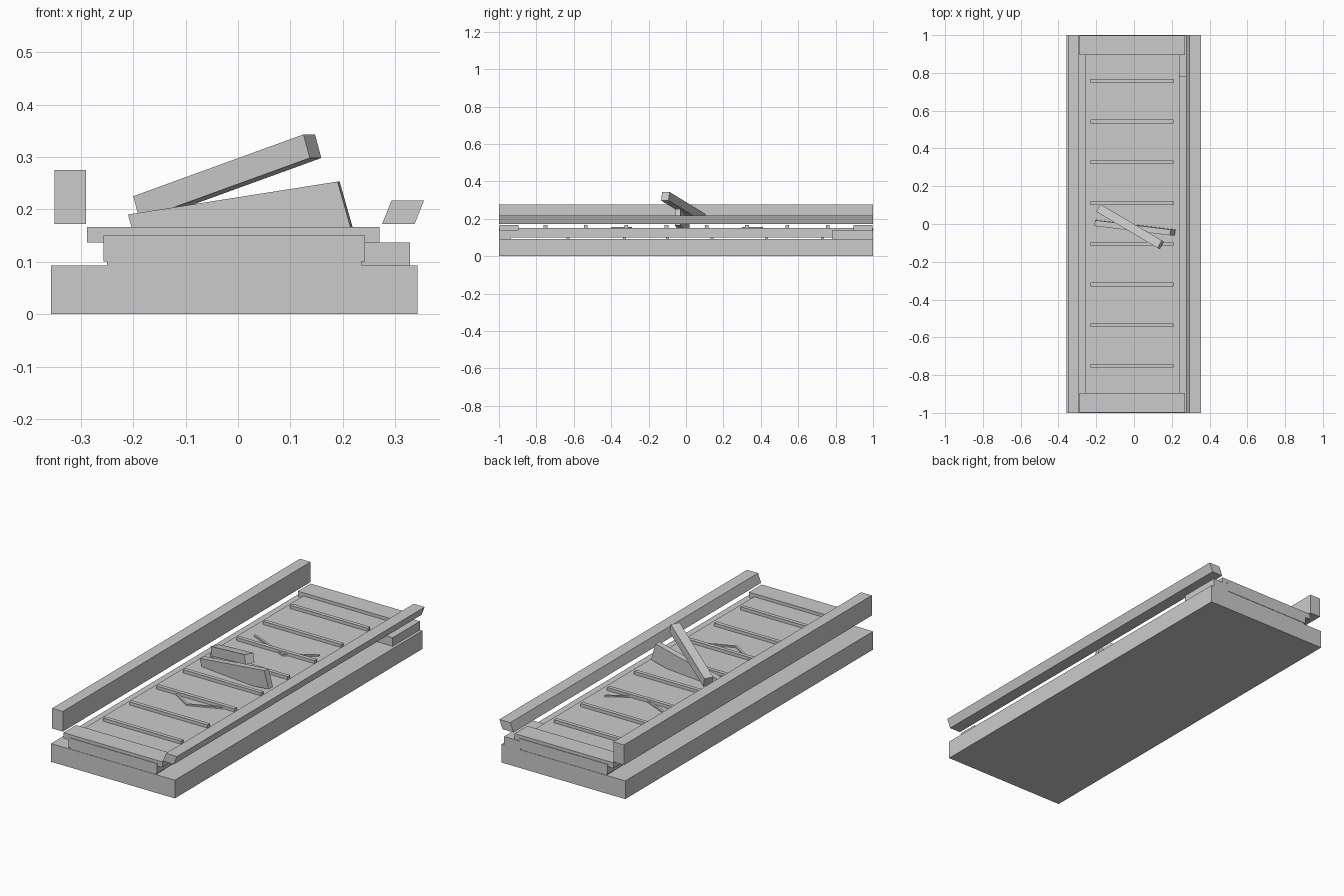
import bpy
from mathutils import Vector

if "Cube" in bpy.data.objects:
    bpy.data.objects.remove(bpy.data.objects["Cube"])


def skew_box(name, corner, along, across, up):
    """Box from its lowest corner and three edge vectors."""
    c, a, b, u = map(Vector, (corner, along, across, up))
    verts = [c, c + a, c + a + b, c + b]
    verts += [v + u for v in verts]
    faces = [(3, 2, 1, 0), (4, 5, 6, 7), (0, 1, 5, 4),
             (1, 2, 6, 5), (2, 3, 7, 6), (3, 0, 4, 7)]
    mesh = bpy.data.meshes.new(name)
    mesh.from_pydata([v[:] for v in verts], [], faces)
    obj = bpy.data.objects.new(name, mesh)
    bpy.context.collection.objects.link(obj)
    return obj


def box(name, x, y, z):
    return skew_box(name, (x[0], y[0], z[0]), (x[1] - x[0], 0, 0),
                    (0, y[1] - y[0], 0), (0, 0, z[1] - z[0]))


# Base block and raised deck
box("base", (-0.357, 0.343), (-1, 1), (0, 0.093))
box("deck", (-0.257, 0.242), (-1, 1), (0.10, 0.15))
box("side_block", (0.235, 0.328), (0.78, 1), (0.093, 0.137))

# End boards above the deck and spacers beneath it
for label, s in (("front", -1), ("back", 1)):
    box(label + "_end_board", (-0.288, 0.27), sorted((s * 0.895, s * 0.997)), (0.137, 0.166))
    box(label + "_spacer", (-0.25, 0.236), sorted((s * 0.935, s * 0.998)), (0.093, 0.10))
for i, y in enumerate((-0.63, -0.33, -0.10, 0.14, 0.43, 0.73)):
    box(f"under_slat_{i}", (-0.245, 0.23), (y - 0.008, y + 0.008), (0.093, 0.10))

# Cross slats on the deck
for i in range(8):
    y = -0.751 + i * 0.2155
    box(f"cross_slat_{i}", (-0.23, 0.21), (y - 0.01, y + 0.01), (0.15, 0.166))

# Side rails, the right one leaning outward
box("left_rail", (-0.35, -0.29), (-1, 1), (0.172, 0.275))
skew_box("right_rail", (0.275, -1, 0.172), (0.062, 0, 0), (0, 2, 0), (0.018, 0, 0.045))

# Thin bent cracks on the deck
for name, pts in (("front_crack", ((-0.17, -0.30), (-0.01, -0.40), (0.18, -0.32))),
                  ("back_crack", ((-0.19, 0.40), (0.04, 0.30), (0.18, 0.39)))):
    for i, (p, q) in enumerate(zip(pts, pts[1:])):
        skew_box(f"{name}_{i}", (p[0], p[1], 0.148), (q[0] - p[0], q[1] - p[1], 0),
                 (0, 0.012, 0), (0, 0, 0.009))

# Two broken planks lying across the middle
skew_box("upper_plank", (-0.188, 0.058, 0.18), (0.325, -0.192, 0.118),
         (0.022, 0.04, 0), (-0.012, 0.007, 0.045))
skew_box("lower_plank", (-0.185, -0.01, 0.102), (0.40, -0.05, 0.063),
         (0.004, 0.03, 0), (-0.025, 0, 0.088))
